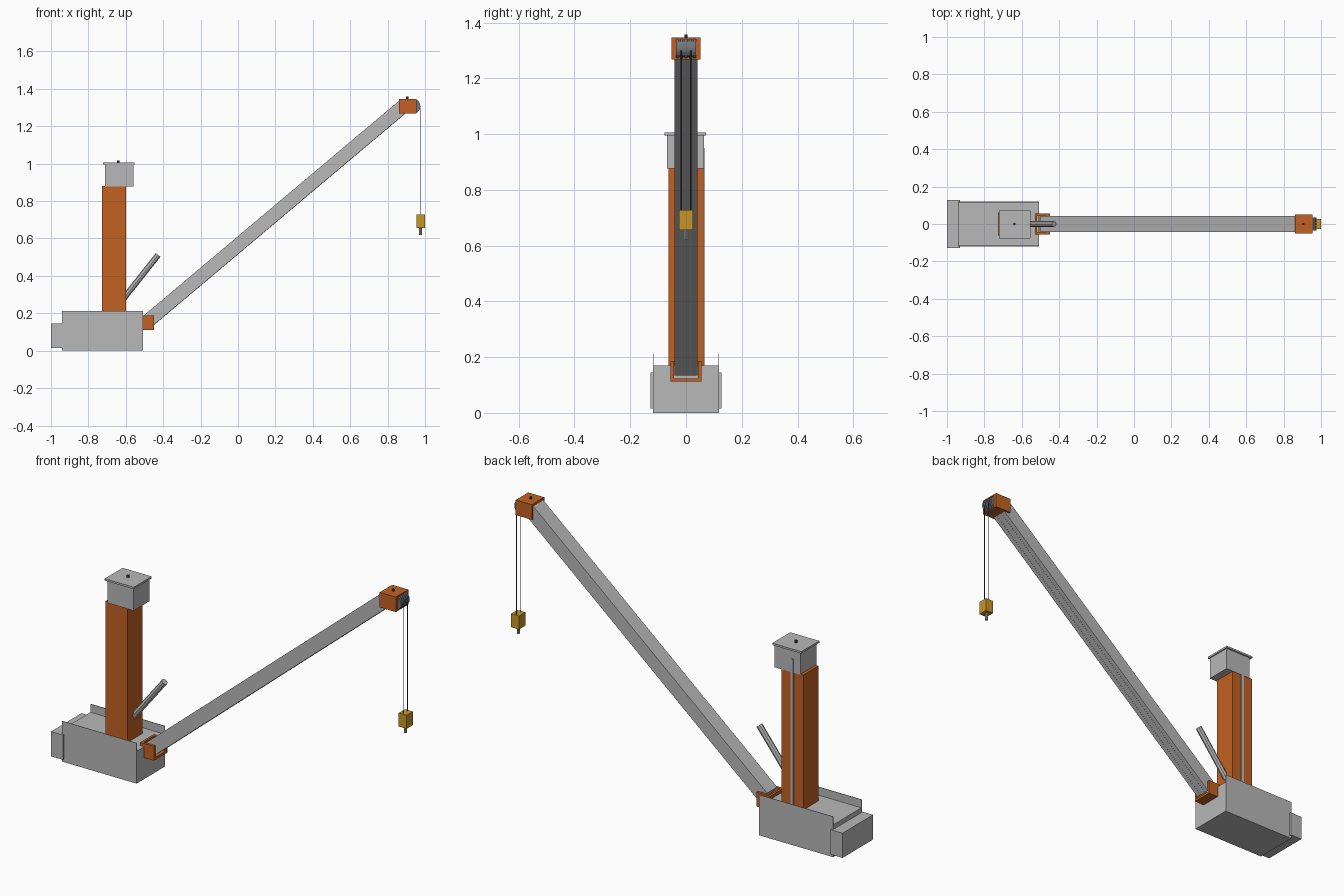
import bpy, math
from mathutils import Vector

if "Cube" in bpy.data.objects:
    bpy.data.objects.remove(bpy.data.objects["Cube"], do_unlink=True)


def material(name, r, g, b):
    m = bpy.data.materials.new(name)
    m.use_nodes = True
    m.diffuse_color = (r, g, b, 1)
    m.node_tree.nodes["Principled BSDF"].inputs["Base Color"].default_value = (r, g, b, 1)
    return m


GREY = material("light_grey", 0.48, 0.48, 0.48)
ORANGE = material("orange", 0.54, 0.12, 0.016)
YELLOW = material("hook_yellow", 0.58, 0.30, 0.02)
STEEL = material("dark_steel", 0.17, 0.18, 0.20)
DARK = material("rope_dark", 0.06, 0.06, 0.06)


def finish(name, mat):
    ob = bpy.context.object
    ob.name = name
    ob.data.materials.append(mat)
    return ob


def box(name, x, y, z, mat):
    """Box from (low, high) pairs along each axis."""
    bpy.ops.mesh.primitive_cube_add(size=1, location=[sum(p) / 2 for p in (x, y, z)])
    ob = finish(name, mat)
    ob.scale = [p[1] - p[0] for p in (x, y, z)]
    return ob


def rod(name, start, end, radius, mat, sides=8):
    """Cylinder between two points."""
    a, b = Vector(start), Vector(end)
    bpy.ops.mesh.primitive_cylinder_add(vertices=sides, radius=radius,
                                        depth=(b - a).length, location=(a + b) / 2)
    ob = finish(name, mat)
    ob.rotation_euler = (b - a).to_track_quat('Z', 'Y').to_euler()
    return ob


# Base with raised side panels and counterweight
box("base_body", (-0.94, -0.507), (-0.116, 0.116), (0, 0.17), GREY)
for side, s in (("left", 1), ("right", -1)):
    box(f"side_panel_{side}", (-0.94, -0.507), sorted((s * 0.116, s * 0.119)), (0, 0.213), GREY)
box("counterweight", (-1.0, -0.93), (-0.127, 0.127), (0.015, 0.145), GREY)

# Mast, cab and roof
box("mast", (-0.727, -0.6), (-0.062, 0.062), (0.16, 0.88), ORANGE)
box("mast_conduit", (-0.671, -0.656), (0.06, 0.067), (0.17, 0.95), GREY)
box("cab", (-0.711, -0.559), (-0.069, 0.064), (0.877, 0.998), GREY)
box("cab_roof", (-0.722, -0.553), (-0.077, 0.072), (0.995, 1.005), GREY)
rod("roof_beacon", (-0.64, 0, 1.0), (-0.64, 0, 1.017), 0.007, DARK)

# Angled strut leaning out from the mast
rod("strut", (-0.625, 0, 0.262), (-0.427, 0, 0.512), 0.016, GREY)

# U-shaped boom foot bracket
foot_x, foot_z = (-0.53, -0.45), (0.112, 0.187)
box("foot_floor", foot_x, (-0.056, 0.056), (0.112, 0.124), ORANGE)
box("foot_back", (-0.53, -0.518), (-0.056, 0.056), foot_z, ORANGE)
for side, s in (("left", 1), ("right", -1)):
    box(f"foot_cheek_{side}", foot_x, sorted((s * 0.043, s * 0.056)), foot_z, ORANGE)

# Boom between foot and head
low, high = Vector((-0.478, 0, 0.1625)), Vector((0.885, 0, 1.309))
length = (high - low).length
angle = math.atan2(high.z - low.z, high.x - low.x)
boom = box("boom", (-length / 2, length / 2), (-0.042, 0.042), (-0.0365, 0.0365), GREY)
boom.location = (low + high) / 2
boom.rotation_euler.y = -angle

# Boom head with grooved sheaves
box("boom_head", (0.861, 0.955), (-0.052, 0.052), (1.268, 1.347), ORANGE)
rod("head_beacon", (0.905, 0, 1.34), (0.905, 0, 1.358), 0.006, DARK)
rod("sheave_core", (0.935, -0.035, 1.307), (0.935, 0.035, 1.307), 0.036, STEEL, 20)
for i in range(5):
    y = -0.03 + i * 0.015
    rod(f"sheave_{i + 1}", (0.935, y - 0.005, 1.307), (0.935, y + 0.005, 1.307), 0.04, STEEL, 20)

# Hoist ropes, hanging and along the boom underside
under = Vector((math.sin(angle), 0, -math.cos(angle))) * 0.0365
for side, s in (("left", 1), ("right", -1)):
    off = Vector((0, s * 0.017, 0))
    rod(f"hoist_rope_{side}", (0.974, off.y, 1.3), (0.974, off.y, 0.72), 0.002, DARK, 6)
    rod(f"boom_rope_{side}", low + under + off, high + under + off, 0.0015, GREY, 6)

# Hook block
box("hook_block", (0.954, 1.0), (-0.026, 0.026), (0.656, 0.727), YELLOW)
rod("hook_stub", (0.976, 0, 0.62), (0.976, 0, 0.66), 0.008, GREY, 10)
